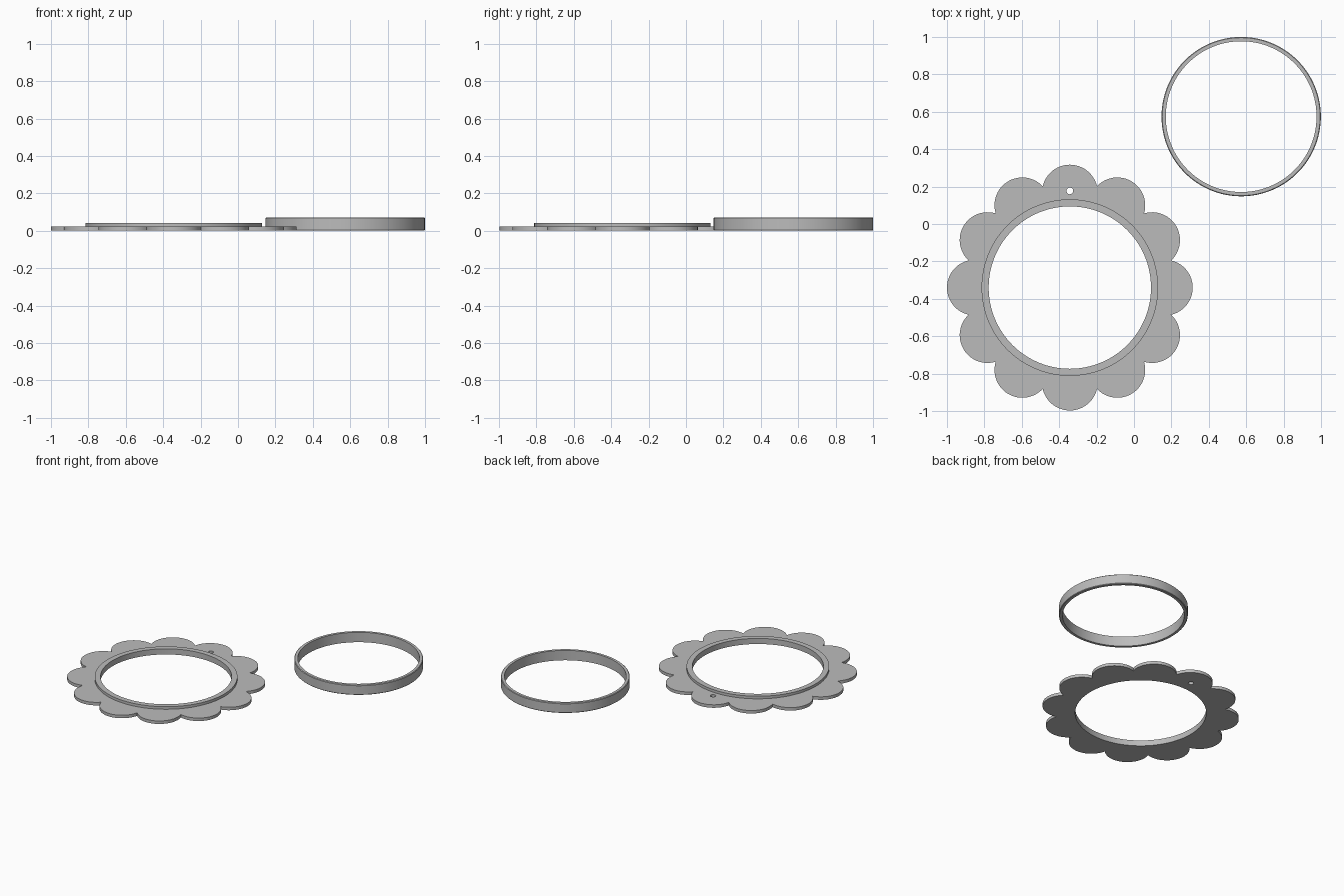
import bpy
from math import sin, cos, pi, asin, tau

cube = bpy.data.objects.get("Cube")
if cube:
    bpy.data.objects.remove(cube)

grey = bpy.data.materials.new("plain grey")
grey.use_nodes = True
tone = (0.5, 0.5, 0.5, 1)
grey.diffuse_color = tone
grey.node_tree.nodes["Principled BSDF"].inputs["Base Color"].default_value = tone


def circle(r, cx=0, cy=0, n=128):
    return [(cx + r * cos(tau * i / n), cy + r * sin(tau * i / n)) for i in range(n)]


def scallops(count, reach, r, steps=24):
    """Outline of overlapping petal circles, joined where neighbours cross."""
    half = pi / count + asin(reach * sin(pi / count) / r)
    # Angle at the petal centre from its outward axis to the valley
    points = []
    for k in range(count):
        axis = tau * k / count
        cx, cy = reach * cos(axis), reach * sin(axis)
        for i in range(steps):
            a = axis - half + 2 * half * i / steps
            points.append((cx + r * cos(a), cy + r * sin(a)))
    return points


def plate(name, loops, place, low, high):
    """Solid plate from a filled outline with holes."""
    curve = bpy.data.curves.new(name, "CURVE")
    curve.dimensions = "2D"
    curve.fill_mode = "BOTH"
    curve.extrude = (high - low) / 2
    for loop in loops:
        spline = curve.splines.new("POLY")
        spline.points.add(len(loop) - 1)
        for p, (x, y) in zip(spline.points, loop):
            p.co = (x, y, 0, 1)
        spline.use_cyclic_u = True
    temp = bpy.data.objects.new(name + " outline", curve)
    bpy.context.collection.objects.link(temp)
    mesh = bpy.data.meshes.new_from_object(
        temp.evaluated_get(bpy.context.evaluated_depsgraph_get()))
    bpy.data.objects.remove(temp)
    mesh.materials.clear()
    obj = bpy.data.objects.new(name, mesh)
    bpy.context.collection.objects.link(obj)
    obj.location = (*place, (low + high) / 2)
    finish(obj)


def lathe(name, profile, place, n=128):
    """Closed (radius, height) profile spun about the vertical."""
    m = len(profile)
    verts = [(r * cos(tau * i / n), r * sin(tau * i / n), z)
             for i in range(n) for r, z in profile]
    faces = [(i * m + j, (i + 1) % n * m + j,
              (i + 1) % n * m + (j + 1) % m, i * m + (j + 1) % m)
             for i in range(n) for j in range(m)]
    mesh = bpy.data.meshes.new(name)
    mesh.from_pydata(verts, [], faces)
    obj = bpy.data.objects.new(name, mesh)
    bpy.context.collection.objects.link(obj)
    obj.location = (*place, 0)
    finish(obj)


def finish(obj):
    obj.data.materials.append(grey)
    bpy.ops.object.select_all(action="DESELECT")
    obj.select_set(True)
    bpy.context.view_layer.objects.active = obj
    bpy.ops.object.shade_smooth_by_angle()


flower = (-0.343, -0.34)
opening = 0.434

# Petalled frame with a hanging hole
plate("petal_frame",
      [scallops(12, 0.508, 0.149), circle(opening), circle(0.018, 0, 0.517, 32)],
      flower, 0, 0.022)

# Raised rim around the opening
lathe("raised_rim", [(opening, 0.02), (0.472, 0.02), (0.472, 0.041), (opening, 0.041)],
      flower)

# Separate band with softened outer edges
lathe("loose_band",
      [(0.403, 0), (0.422, 0), (0.426, 0.004), (0.426, 0.068), (0.422, 0.072), (0.403, 0.072)],
      (0.573, 0.574))
